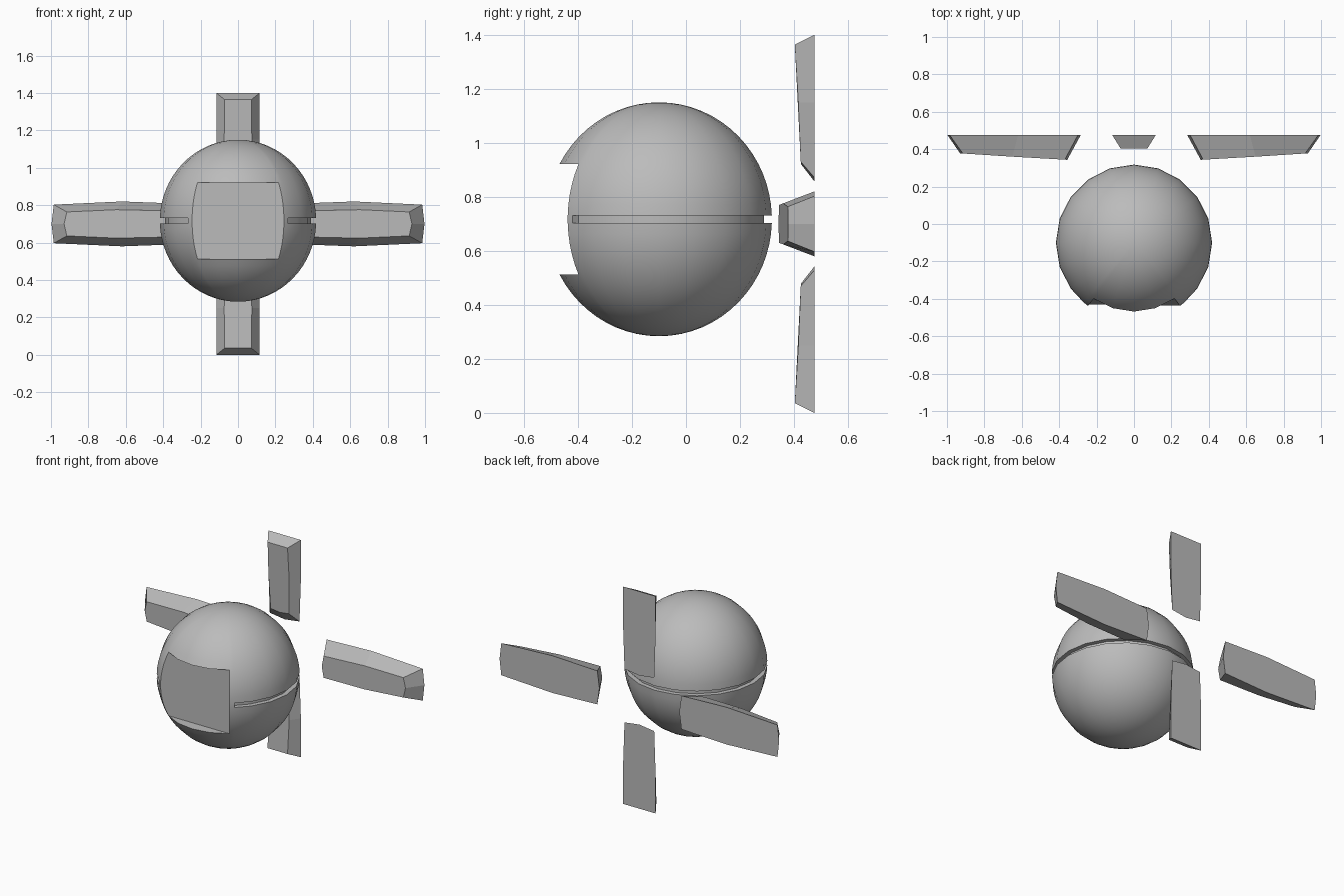
import bpy, bmesh
from math import sin, cos, radians
from mathutils import Vector

if "Cube" in bpy.data.objects:
    bpy.data.objects.remove(bpy.data.objects["Cube"])

grey = bpy.data.materials.new("plain grey")
grey.diffuse_color = (0.5, 0.5, 0.5, 1)
grey.use_nodes = True
grey.node_tree.nodes["Principled BSDF"].inputs["Base Color"].default_value = grey.diffuse_color


def make_object(name, bm):
    bmesh.ops.recalc_face_normals(bm, faces=bm.faces)
    mesh = bpy.data.meshes.new(name)
    bm.to_mesh(mesh)
    bm.free()
    mesh.materials.append(grey)
    ob = bpy.data.objects.new(name, mesh)
    bpy.context.collection.objects.link(ob)
    return ob


# Ball: latitude/longitude shell with an equator groove and a flattened front
CENTRE, RXY, RZ = Vector((0, -0.10, 0.717)), 0.418, 0.433
GROOVE, WINDOW = 1.9, 28.3
lons = [-36, -18, 0, 18, 36, 40] + list(range(54, 307, 18)) + [320]
half = [GROOVE + (WINDOW - GROOVE) * i / 5 for i in range(6)]
half += [WINDOW + (90 - WINDOW) * i / 11 for i in range(1, 11)]
lats = [-a for a in reversed(half)] + half
bm = bmesh.new()
cache = {}


def vert(lat, lon, inset=0.0):
    key = (lat, lon, inset)
    if key not in cache:
        r = RXY * cos(radians(lat)) - inset
        p = Vector((r * sin(radians(lon)), -r * cos(radians(lon)), RZ * sin(radians(lat))))
        cache[key] = bm.verts.new(CENTRE + p)
    return cache[key]


DEPTH = 0.028
pairs = list(zip(lons, lons[1:] + lons[:1]))
for a, b in pairs:
    front = abs(a) <= 36 and abs(b) <= 36
    for lo, hi in zip(lats, lats[1:]):
        if front and -WINDOW - 0.01 < lo and hi < WINDOW + 0.01:
            continue
        if lo == -GROOVE and 40 <= a < 320:
            # groove floor and its two ledges
            bm.faces.new([vert(lo, a, DEPTH), vert(lo, b, DEPTH), vert(hi, b, DEPTH), vert(hi, a, DEPTH)])
            for k in (lo, hi):
                bm.faces.new([vert(k, a), vert(k, b), vert(k, b, DEPTH), vert(k, a, DEPTH)])
        else:
            bm.faces.new([vert(lo, a), vert(lo, b), vert(hi, b), vert(hi, a)])
# groove ends
for a in (40, 320):
    bm.faces.new([vert(-GROOVE, a), vert(GROOVE, a), vert(GROOVE, a, DEPTH), vert(-GROOVE, a, DEPTH)])
# poles
for sign in (-1, 1):
    pole = bm.verts.new(CENTRE + Vector((0, 0, sign * RZ)))
    for a, b in pairs:
        bm.faces.new([vert(sign * half[-1], a), vert(sign * half[-1], b), pole])
# front panel and the lips above and below it
window = [t for t in lats if abs(t) < WINDOW + 0.01]
bm.faces.new([vert(t, 36) for t in window] + [vert(t, -36) for t in reversed(window)])
for t in (window[0], window[-1]):
    bm.faces.new([vert(t, a) for a in lons[:5]])
for f in bm.faces:
    f.smooth = True
ball = make_object("ball_body", bm)
bpy.context.view_layer.objects.active = ball
ball.select_set(True)
bpy.ops.object.shade_smooth_by_angle(angle=radians(30))
ball.select_set(False)


# Fins: tapered blocks; each outline is (distance out, half width, y)
def fin(name, back, front, place):
    bm = bmesh.new()

    def ring(rows):
        loop = rows + [(u, -w, y) for u, w, y in reversed(rows) if w > 0]
        return [bm.verts.new(place(u, w, y)) for u, w, y in loop]

    b, f = ring(back), ring(front)
    bm.faces.new(b)
    bm.faces.new(f)
    n = len(b)
    for i in range(n):
        j = (i + 1) % n
        bm.faces.new([b[i], b[j], f[j], f[i]])
    make_object(name, bm)


Y = 0.475
side_back = [(0.285, 0, Y), (0.30, 0.108, Y), (0.62, 0.12, Y), (0.985, 0.103, Y), (0.997, 0, Y)]
side_front = [(0.357, 0, 0.343), (0.37, 0.07, 0.344), (0.65, 0.076, 0.36),
              (0.915, 0.064, 0.377), (0.93, 0, 0.378)]
tall_back = [(0.158, 0, Y), (0.172, 0.106, Y), (0.45, 0.116, Y), (0.70, 0.116, Y)]
tall_front = [(0.222, 0, 0.425), (0.23, 0.065, 0.425), (0.45, 0.074, 0.416), (0.664, 0.071, 0.403)]
for s, side, end in ((1, "right", "top"), (-1, "left", "bottom")):
    fin(side + "_fin", side_back, side_front, lambda u, w, y: (s * u, y, 0.70 + w))
    fin(end + "_fin", tall_back, tall_front, lambda u, w, y: (w, y, 0.70 + s * u))
